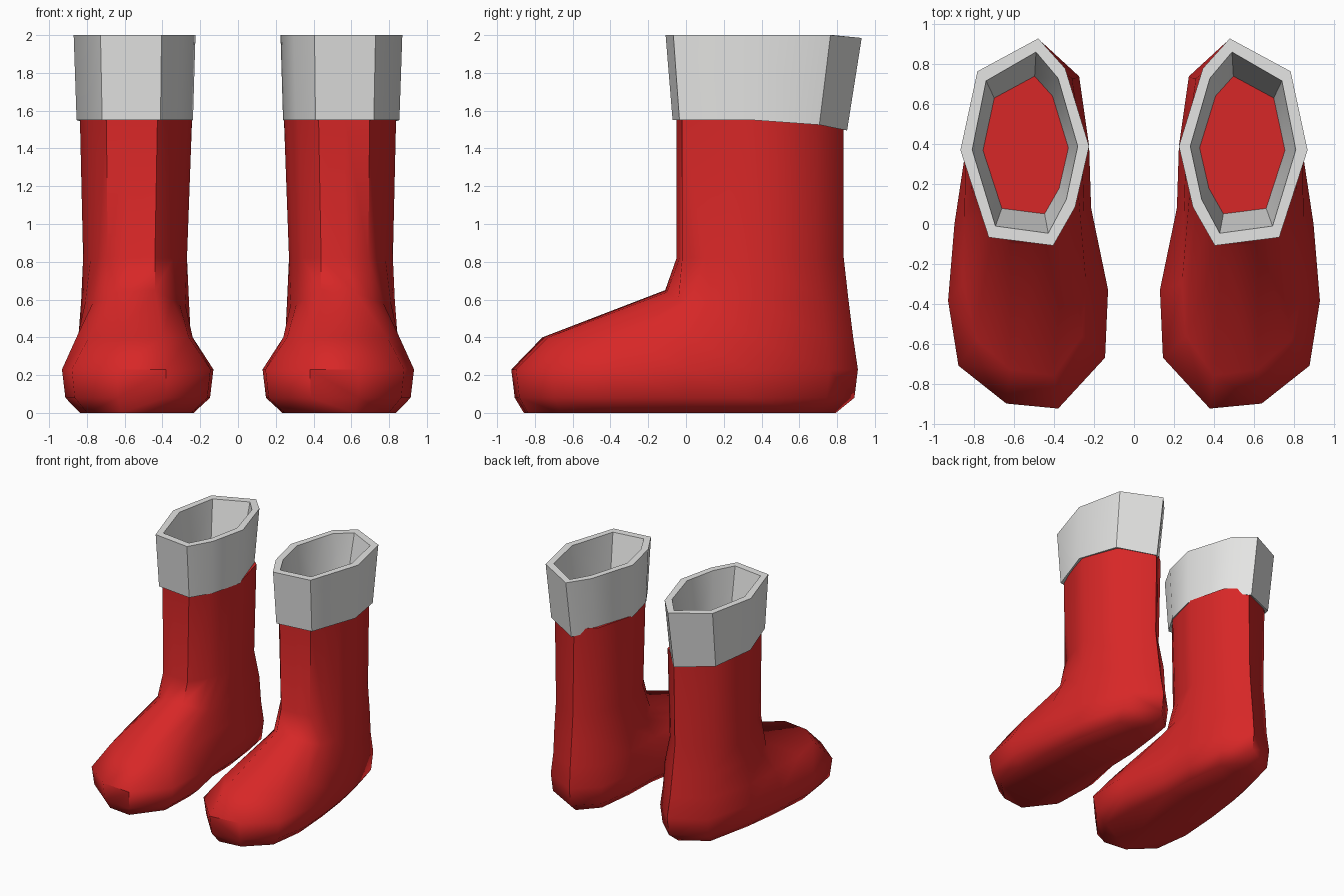
import bpy, bmesh, math

if "Cube" in bpy.data.objects:
    bpy.data.objects.remove(bpy.data.objects["Cube"])


def material(name, rgb):
    m = bpy.data.materials.new(name)
    m.diffuse_color = (*rgb, 1)
    m.use_nodes = True
    m.node_tree.nodes["Principled BSDF"].inputs["Base Color"].default_value = m.diffuse_color
    return m


RED = material("red felt", (0.68, 0.02, 0.02))
WHITE = material("white trim", (0.78, 0.78, 0.77))


def loft(name, rings, mat, side, angle, closed=False):
    """Skin a stack of rings; closed joins last ring to first, otherwise cap ends."""
    bm = bmesh.new()
    loops = [[bm.verts.new((side * x, y, z)) for x, y, z in r] for r in rings]
    n = len(rings[0])
    pairs = list(zip(loops, loops[1:]))
    if closed:
        pairs.append((loops[-1], loops[0]))
    else:
        bm.faces.new(loops[0])
        bm.faces.new(loops[-1])
    for a, b in pairs:
        for i in range(n):
            j = (i + 1) % n
            bm.faces.new((a[i], a[j], b[j], b[i]))
    bmesh.ops.recalc_face_normals(bm, faces=bm.faces)
    for f in bm.faces:
        f.smooth = True
    me = bpy.data.meshes.new(name)
    bm.to_mesh(me)
    bm.free()
    me.set_sharp_from_angle(angle=math.radians(angle))
    me.materials.append(mat)
    ob = bpy.data.objects.new(name, me)
    bpy.context.collection.objects.link(ob)


def scaled(ring, z, sx, sy, old, new):
    return [(new[0] + (x - old[0]) * sx, new[1] + (y - old[1]) * sy, z) for x, y in ring]


def flat(ring, z):
    return [(x, y, z) for x, y in ring]


# Outlines, each running from the back round the outer side
FOOT = [(.46, .91), (.74, .76), (.85, .33), (.90, 0), (.932, -.385), (.88, -.71), (.64, -.9),
        (.38, -.925), (.145, -.67), (.13, -.33), (.215, .08), (.225, .39), (.275, .74)]
UPPER = [(.47, .885), (.73, .74), (.845, .35), (.85, .02), (.855, -.3), (.79, -.58), (.62, -.73),
         (.4, -.76), (.26, -.56), (.24, -.3), (.25, .05), (.25, .39), (.295, .73)]
ANKLE = [(.475, .86), (.735, .72), (.83, .36), (.81, .14), (.77, .02), (.71, -.04), (.62, -.1),
         (.44, -.11), (.35, -.02), (.31, .06), (.28, .17), (.26, .39), (.31, .73)]
ANKLE_Z = [.6, .6, .6, .58, .58, .6, .64, .65, .6, .58, .58, .6, .6]
SHAFT = [(.48, .835), (.74, .69), (.82, .37), (.78, .22), (.74, .1), (.69, -.02), (.57, -.035),
         (.44, -.05), (.34, .09), (.315, .19), (.29, .29), (.27, .39), (.345, .71)]
CUFF = [(.48, .93), (.785, .765), (.87, .37), (.728, -.067), (.405, -.108),
        (.295, .085), (.225, .39), (.345, .78)]

FC = (.53, -.01)
CC = (.548, .41)

for side, label in ((1, "right"), (-1, "left")):
    # Boot body: sole, foot, ankle and shaft
    loft(label + "_boot", [
        scaled(FOOT, 0, .75, .9, FC, (.535, -.035)),
        scaled(FOOT, .08, .955, .98, FC, FC),
        flat(FOOT, .23),
        flat(UPPER, .4),
        [(x, y, z) for (x, y), z in zip(ANKLE, ANKLE_Z)],
        flat(SHAFT, .82),
        scaled(SHAFT, 1.56, 1.08, 1, (.545, .39), (.54, .39)),
    ], RED, side, 50)

    # Flared cuff with thick rim; its hem dips towards the back
    hem = scaled(CUFF, 1.56, .955, .89, CC, (.547, .39))
    hem = [(x, y, 1.495 if y > .75 else 1.525 if y > .6 else 1.55) for x, y, z in hem]
    rim = [(x, y, 1.985 if y > .85 else 2.0) for x, y in CUFF]
    inner = scaled(CUFF, 2.0, .82, .875, CC, (.547, .407))
    inner = [(x, y, 1.985 if y > .8 else 2.0) for x, y, z in inner]
    base = scaled(CUFF, 1.55, .66, .66, CC, (.543, .395))
    loft(label + "_cuff", [hem, rim, inner, base], WHITE, side, 40, closed=True)
